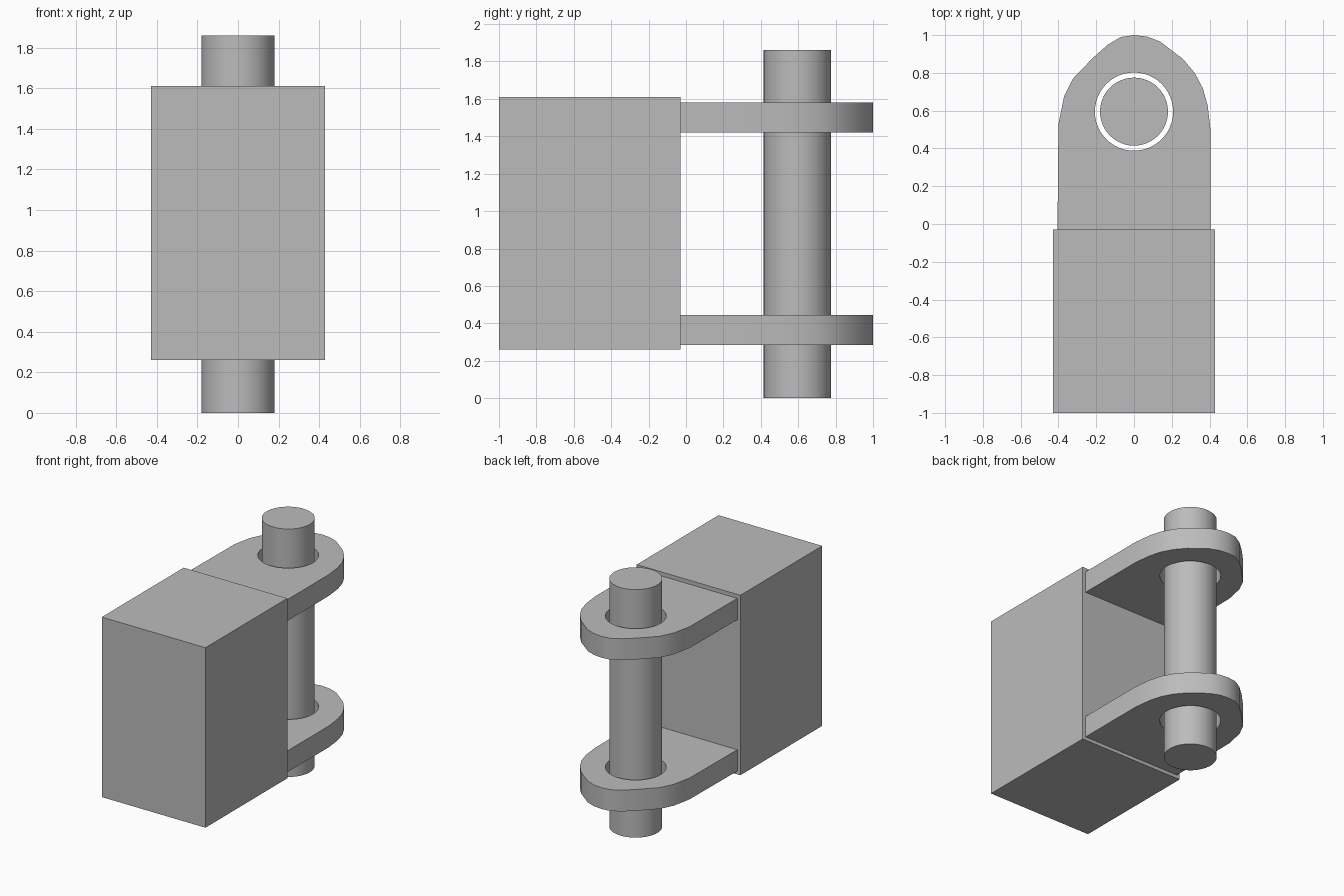
import bpy
import math

cube = bpy.data.objects.get("Cube")
if cube:
    bpy.data.objects.remove(cube, do_unlink=True)

# Single flat colour
GREY = (0.5, 0.5, 0.5, 1.0)
grey = bpy.data.materials.new("plain_grey")
grey.use_nodes = True
grey.diffuse_color = GREY
grey.node_tree.nodes["Principled BSDF"].inputs["Base Color"].default_value = GREY

PIN_Y = 0.595
PIN_RADIUS = 0.18
HOLE_RADIUS = 0.207
PIN_HEIGHT = 1.86
LUG_THICKNESS = 0.16


def finish(obj, name, smooth=False):
    obj.name = name
    obj.data.name = name
    obj.data.materials.clear()
    obj.data.materials.append(grey)
    if smooth:
        bpy.ops.object.select_all(action="DESELECT")
        obj.select_set(True)
        bpy.context.view_layer.objects.active = obj
        bpy.ops.object.shade_smooth_by_angle(angle=math.radians(35))
    return obj


def add_loop(curve, points):
    spline = curve.splines.new("POLY")
    spline.points.add(len(points) - 1)
    for point, (x, y) in zip(spline.points, points):
        point.co = (x, y, 0, 1)
    spline.use_cyclic_u = True


def lug(name, z):
    """Flat rounded plate with a round hole, extruded from its outline."""
    curve = bpy.data.curves.new(name + "_outline", "CURVE")
    curve.dimensions = "2D"
    curve.fill_mode = "BOTH"
    curve.extrude = LUG_THICKNESS / 2
    add_loop(curve, OUTLINE)
    add_loop(curve, HOLE)
    helper = bpy.data.objects.new(name + "_helper", curve)
    bpy.context.collection.objects.link(helper)
    bpy.context.view_layer.update()
    graph = bpy.context.evaluated_depsgraph_get()
    mesh = bpy.data.meshes.new_from_object(helper.evaluated_get(graph))
    bpy.data.objects.remove(helper, do_unlink=True)
    obj = bpy.data.objects.new(name, mesh)
    obj.location.z = z
    bpy.context.collection.objects.link(obj)
    # Join the caps to the rim so that shading by angle works
    bpy.ops.object.select_all(action="DESELECT")
    obj.select_set(True)
    bpy.context.view_layer.objects.active = obj
    bpy.ops.object.mode_set(mode="EDIT")
    bpy.ops.mesh.select_all(action="SELECT")
    bpy.ops.mesh.remove_doubles(threshold=0.0005)
    bpy.ops.mesh.normals_make_consistent(inside=False)
    bpy.ops.object.mode_set(mode="OBJECT")
    return finish(obj, name, smooth=True)


# Main block
bpy.ops.mesh.primitive_cube_add(size=1, location=(0, -0.515, 0.935))
block = bpy.context.object
block.scale = (0.86, 0.97, 1.35)
finish(block, "block")

# Pin through both lugs
bpy.ops.mesh.primitive_cylinder_add(
    vertices=48, radius=PIN_RADIUS, depth=PIN_HEIGHT,
    location=(0, PIN_Y, PIN_HEIGHT / 2))
finish(bpy.context.object, "pin", smooth=True)

# Lug outline and hole
OUTLINE = [
    (-0.405, -0.03), (0.405, -0.03), (0.405, 0.5), (0.39, 0.627),
    (0.365, 0.717), (0.323, 0.797), (0.26, 0.873), (0.138, 0.966),
    (0.07, 0.992), (0, 1), (-0.07, 0.99), (-0.138, 0.95),
    (-0.217, 0.88), (-0.323, 0.77), (-0.37, 0.675), (-0.4, 0.53),
]
HOLE = [(HOLE_RADIUS * math.cos(a), PIN_Y + HOLE_RADIUS * math.sin(a))
        for a in (math.tau * i / 48 for i in range(48))]

# Lower and upper lugs
for name, z in (("lower_lug", 0.365), ("upper_lug", 1.5)):
    lug(name, z)
